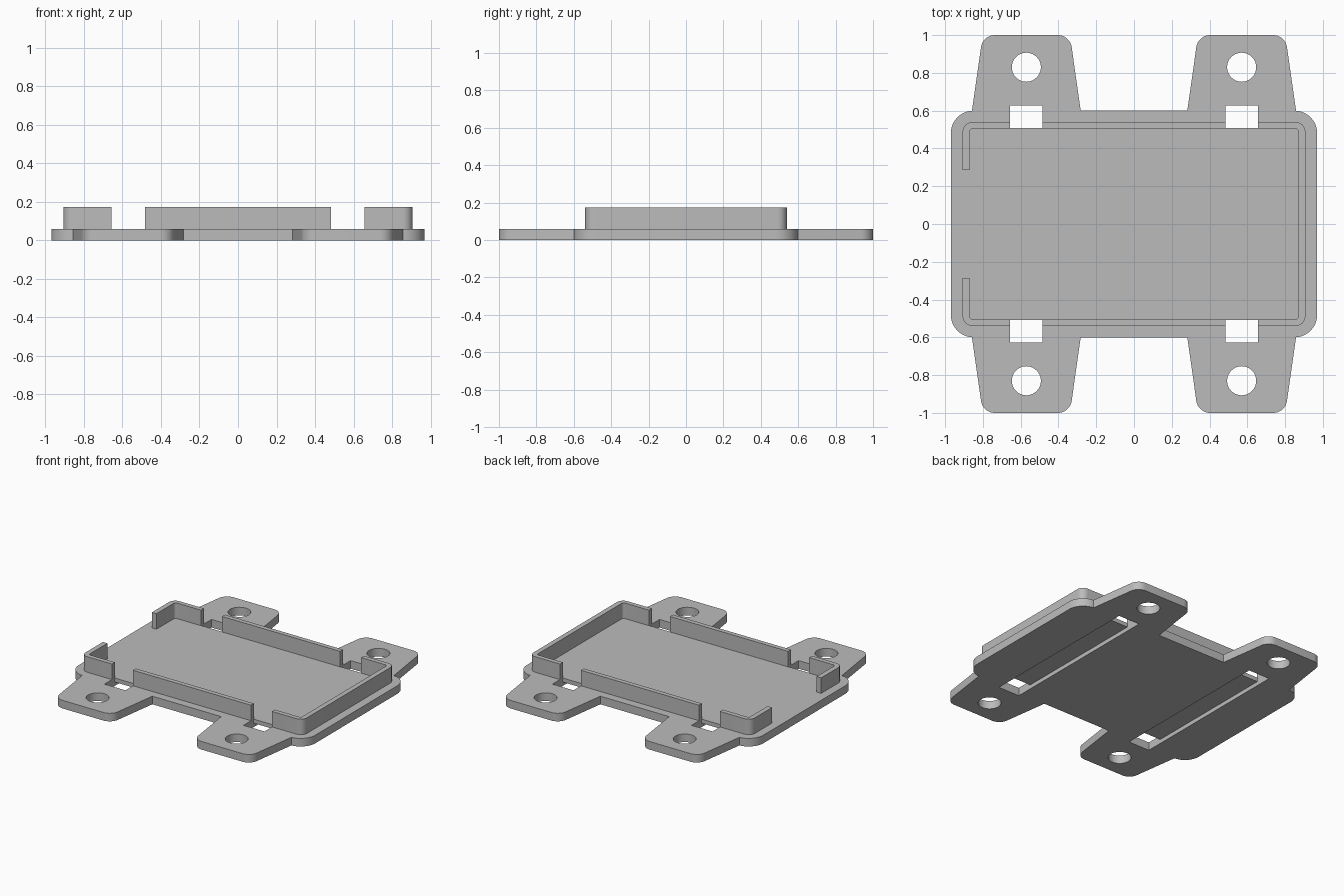
import bpy, bmesh, math
from mathutils import Vector

if "Cube" in bpy.data.objects:
    bpy.data.objects.remove(bpy.data.objects["Cube"])

PLATE_TOP, WALL_TOP = 0.06, 0.175
TAB_X, HOLE_Y = 0.57, 0.83

grey = bpy.data.materials.new("light grey plastic")
grey.use_nodes = True
grey.diffuse_color = (0.5, 0.5, 0.5, 1)
grey.node_tree.nodes["Principled BSDF"].inputs["Base Color"].default_value = (0.5, 0.5, 0.5, 1)


def rounded(points, radius, steps=10):
    """Counter-clockwise convex outline with every corner replaced by an arc."""
    out = []
    for i, p in enumerate(points):
        p = Vector(p)
        a = (Vector(points[i - 1]) - p).normalized()
        b = (Vector(points[(i + 1) % len(points)]) - p).normalized()
        half = a.angle(b) / 2
        centre = p + (a + b).normalized() * radius / math.sin(half)
        start = p + a * radius / math.tan(half) - centre
        turn = math.pi - 2 * half
        for k in range(steps + 1):
            t = turn * k / steps
            c, s = math.cos(t), math.sin(t)
            out.append(centre + Vector((start.x * c - start.y * s, start.x * s + start.y * c)))
    return out


def rect(x0, x1, y0, y1):
    return [(x0, y0), (x1, y0), (x1, y1), (x0, y1)]


def prism(name, outline, z0, z1):
    bm = bmesh.new()
    face = bm.faces.new([bm.verts.new((p[0], p[1], z0)) for p in outline])
    top = bmesh.ops.extrude_face_region(bm, geom=[face])["geom"]
    bmesh.ops.translate(bm, vec=(0, 0, z1 - z0),
                        verts=[v for v in top if isinstance(v, bmesh.types.BMVert)])
    bmesh.ops.recalc_face_normals(bm, faces=bm.faces)
    mesh = bpy.data.meshes.new(name)
    bm.to_mesh(mesh)
    bm.free()
    mesh.materials.append(grey)
    obj = bpy.data.objects.new(name, mesh)
    bpy.context.collection.objects.link(obj)
    return obj


def activate(obj):
    bpy.ops.object.select_all(action='DESELECT')
    obj.select_set(True)
    bpy.context.view_layer.objects.active = obj


def combine(target, tool, operation):
    mod = target.modifiers.new("boolean", 'BOOLEAN')
    mod.operation, mod.solver, mod.object = operation, 'EXACT', tool
    activate(target)
    bpy.ops.object.modifier_apply(modifier=mod.name)
    bpy.data.objects.remove(tool)


# Base plate, with four tapered mounting tabs
plate = prism("base_plate", rounded(rect(-0.97, 0.97, -0.6, 0.6), 0.12), 0, PLATE_TOP)
for sx in (-1, 1):
    for sy in (-1, 1):
        pts = [(-0.302, 0.5), (0.302, 0.5), (0.231, 1), (-0.231, 1)]
        arc = [(p.x + sx * TAB_X, p.y * sy) for p in rounded(pts, 0.074)]
        combine(plate, prism("tab", arc, 0, PLATE_TOP), 'UNION')

# Screw holes, strap slots and the strap channels under the plate
for sx in (-1, 1):
    x = sx * TAB_X
    for sy in (-1, 1):
        hole = [(x + 0.077 * math.cos(math.tau * k / 40),
                 sy * HOLE_Y + 0.077 * math.sin(math.tau * k / 40)) for k in range(40)]
        combine(plate, prism("hole_cutter", hole, -0.1, 0.2), 'DIFFERENCE')
        y0, y1 = sorted((sy * 0.508, sy * 0.627))
        combine(plate, prism("slot_cutter", rect(x - 0.086, x + 0.086, y0, y1), -0.1, 0.2), 'DIFFERENCE')
    channel = rect(x - 0.086, x + 0.086, -0.627, 0.627)
    combine(plate, prism("channel_cutter", channel, -0.1, 0.03), 'DIFFERENCE')

# Retaining wall, open at the slots and at the right-hand end
wall = prism("retaining_wall", rounded(rect(-0.907, 0.907, -0.539, 0.539), 0.05), PLATE_TOP, WALL_TOP)
combine(wall, prism("inner_cutter", rounded(rect(-0.87, 0.87, -0.505, 0.505), 0.016), 0, 0.3), 'DIFFERENCE')
for sx in (-1, 1):
    x = sx * TAB_X
    combine(wall, prism("gap_cutter", rect(x - 0.086, x + 0.086, -0.7, 0.7), 0, 0.3), 'DIFFERENCE')
combine(wall, prism("end_cutter", rect(-1, -0.8, -0.287, 0.287), 0, 0.3), 'DIFFERENCE')

for obj in (plate, wall):
    activate(obj)
    bpy.ops.object.shade_smooth_by_angle(angle=math.radians(30))
